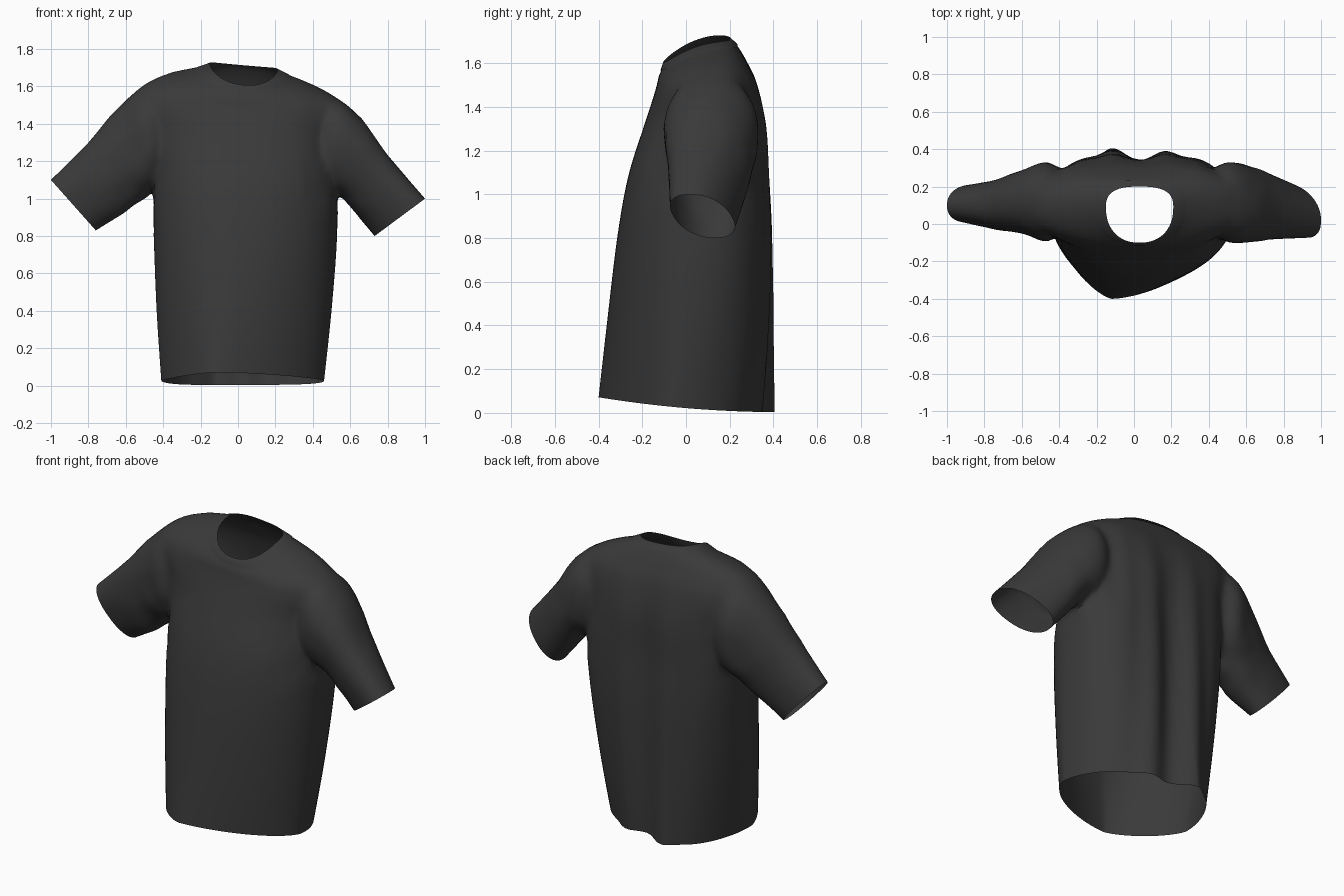
import bpy, bmesh, math
from mathutils import Vector, noise

cube = bpy.data.objects.get("Cube")
if cube:
    bpy.data.objects.remove(cube)

SEGMENTS = 96
STEPS = 5

# Charcoal cloth, the only colour
cloth = bpy.data.materials.new("charcoal_cloth")
cloth.use_nodes = True
cloth.diffuse_color = (0.042, 0.042, 0.042, 1)
shader = next(n for n in cloth.node_tree.nodes if n.type == "BSDF_PRINCIPLED")
shader.inputs["Base Color"].default_value = cloth.diffuse_color
shader.inputs["Roughness"].default_value = 0.9


def lerp(a, b, t):
    return a + (b - a) * t


def power(value, exponent):
    return math.copysign(abs(value) ** exponent, value)


def spline(rows):
    """Smoothly fill in rows of measurements between the key rows."""
    result = []
    for i in range(len(rows) - 1):
        window = [rows[max(i - 1, 0)], rows[i], rows[i + 1], rows[min(i + 2, len(rows) - 1)]]
        for step in range(STEPS):
            t = step / STEPS
            result.append([
                b + 0.5 * t * (c - a + t * (2 * a - 5 * b + 4 * c - d + t * (3 * (b - c) + d - a)))
                for a, b, c, d in zip(*window)])
    return result + [list(rows[-1])]


def loft(name, rings, capped):
    """Skin closed rings of points, with a single polygon on each end if capped."""
    bm = bmesh.new()
    loops = [[bm.verts.new(p) for p in ring] for ring in rings]
    for low, high in zip(loops, loops[1:]):
        for i in range(len(low)):
            j = (i + 1) % len(low)
            bm.faces.new((low[i], low[j], high[j], high[i]))
    if capped:
        bm.faces.new(loops[0])
        bm.faces.new(loops[-1])
    bmesh.ops.recalc_face_normals(bm, faces=bm.faces)
    mesh = bpy.data.meshes.new(name)
    bm.to_mesh(mesh)
    bm.free()
    mesh.materials.append(cloth)
    obj = bpy.data.objects.new(name, mesh)
    bpy.context.collection.objects.link(obj)
    return obj


def torso_ring(z, tilt, left, right, front, back, fold):
    """Cross-section of the body: a ridge in front, hanging folds behind."""
    rise = min(max(z / 1.1, 0), 1)
    cx, cy = lerp(-0.12, 0.03, rise), lerp(-0.05, 0.09, rise)
    bend = tilt * (4 if tilt > 0 else 1.3)
    points = []
    for i in range(SEGMENTS):
        angle = math.tau * i / SEGMENTS
        c, s = math.cos(angle), math.sin(angle)
        # The hem is pinched on one side and evens out towards the chest
        if s > 0:
            roundness = lerp(2 if c > 0 else 1.6, 2.7, rise)
        else:
            roundness = lerp(1.6 if c > 0 else 1.4, 2.25, rise)
        x = cx + power(c, 2 / roundness) * (right - cx if c > 0 else cx - left)
        y = cy + power(s, 2 / roundness) * (back - cy if s > 0 else cy - front)
        if s > 0:
            wave = 0.5 - 0.5 * math.cos(math.tau * (x - 0.18) / 0.3)
            y -= fold * wave * s * math.exp(-((x - 0.03) / 0.24) ** 4)
        dy = y - 0.05
        points.append((x, y, z + tilt * dy - bend * dy * dy - max(tilt, 0) * 0.25 * (x - 0.03)))
    return points


def sleeve_ring(top_x, top_z, low_x, low_z, front, back, twist):
    """Oval ring hung between a point on the sleeve's top and one underneath."""
    points = []
    for i in range(SEGMENTS // 2):
        angle = 2 * math.tau * i / SEGMENTS
        c, s = power(math.cos(angle), 0.9), power(math.sin(angle), 0.9)
        up = 0.5 + 0.5 * s
        side = c * math.sqrt(1 - twist * twist) - twist * s
        points.append((lerp(low_x, top_x, up), lerp(front, back, 0.5 + 0.5 * side),
                       lerp(low_z, top_z, up)))
    return points


def smooth(obj):
    bpy.ops.object.select_all(action="DESELECT")
    obj.select_set(True)
    bpy.context.view_layer.objects.active = obj
    bpy.ops.object.shade_smooth_by_angle(angle=math.radians(50))


# Body: height, tilt, sides, front, back and fold depth from hem to neckline
neck_seam = (1.665, 0.35, -0.21, 0.27, -0.11, 0.23, 0)
neck_rim = (1.692, 0.35, -0.15, 0.21, -0.1, 0.2, 0)
body_rows = [
    (0.018, -0.075, -0.41, 0.46, -0.4, 0.405, 0.065),
    (0.4, -0.04, -0.435, 0.5, -0.36, 0.405, 0.065),
    (0.8, 0, -0.45, 0.53, -0.315, 0.4, 0.06),
    (1.08, 0, -0.455, 0.53, -0.265, 0.385, 0.05),
    (1.32, 0, -0.47, 0.5, -0.19, 0.37, 0.03),
    (1.51, 0.1, -0.56, 0.55, -0.14, 0.325, 0.01),
    (1.605, 0.23, -0.45, 0.44, -0.125, 0.275, 0),
    neck_seam, neck_rim]
shirt = loft("shirt_body", [torso_ring(*row) for row in spline(body_rows)], True)

# Sleeves: top x and z, underside x and z, front, back and twist of each ring
left_rows = [
    (0.36, 1.46, 0.36, 1.14, 0.02, 0.25, 0),
    (0.5, 1.545, 0.47, 1.05, -0.1, 0.335, 0),
    (0.63, 1.465, 0.56, 1.0, -0.1, 0.32, 0.1),
    (0.8, 1.235, 0.64, 0.91, -0.08, 0.275, 0.25),
    (1, 1, 0.73, 0.8, -0.07, 0.22, 0.4)]
right_rows = [
    (-0.34, 1.48, -0.34, 1.14, 0.02, 0.25, 0),
    (-0.48, 1.59, -0.44, 1.05, -0.1, 0.34, 0),
    (-0.61, 1.525, -0.53, 0.98, -0.06, 0.3, 0),
    (-0.8, 1.3, -0.64, 0.905, -0.03, 0.24, 0.05),
    (-1, 1.1, -0.76, 0.83, 0.01, 0.21, 0.1)]
sleeves = [loft(name, [sleeve_ring(*row) for row in spline(rows)], True)
           for name, rows in (("left_sleeve", left_rows), ("right_sleeve", right_rows))]

# Join the sleeves to the body as one skin
for sleeve in sleeves:
    joint = shirt.modifiers.new("armhole", "BOOLEAN")
    joint.operation, joint.solver, joint.object = "UNION", "EXACT", sleeve
bpy.context.view_layer.update()
bm = bmesh.new()
bm.from_object(shirt, bpy.context.evaluated_depsgraph_get())
shirt.modifiers.clear()
for sleeve in sleeves:
    bpy.data.objects.remove(sleeve)

# Open the hem, neck and cuffs by removing the end polygons
ends = [f for f in bm.faces if len(f.verts) > 30]
bmesh.ops.delete(bm, geom=ends, context="FACES")


# Soften the shoulder joins and crumple the cloth near the underarms
def shoulder_verts():
    return [v for v in bm.verts if v.co.z > 0.95 and 0.36 < abs(v.co.x) < 0.66]


bmesh.ops.remove_doubles(bm, verts=shoulder_verts(), dist=0.006)
for _ in range(8):
    bmesh.ops.smooth_vert(bm, verts=shoulder_verts(), factor=0.5,
                          use_axis_x=True, use_axis_y=True, use_axis_z=True)
bm.normal_update()
for v in bm.verts:
    side = 1 if v.co.x > 0 else -1
    near = (v.co - Vector((0.52 * side, 0.08, 1.15))).length
    strength = 0.016 * math.exp(-(near / 0.25) ** 2)
    v.co += v.normal * strength * noise.noise(v.co * 9)
bm.to_mesh(shirt.data)
bm.free()
smooth(shirt)


# Collar band, standing just proud of the neckline
def widen(row, amount):
    z, tilt, left, right, front, back, fold = row
    return (z, tilt, left - amount, right + amount, front - amount, back + amount, fold)


collar = loft("collar_band", [torso_ring(*row) for row in (
    neck_seam, widen(neck_seam, 0.006), widen(neck_rim, 0.005), neck_rim)], False)
smooth(collar)
